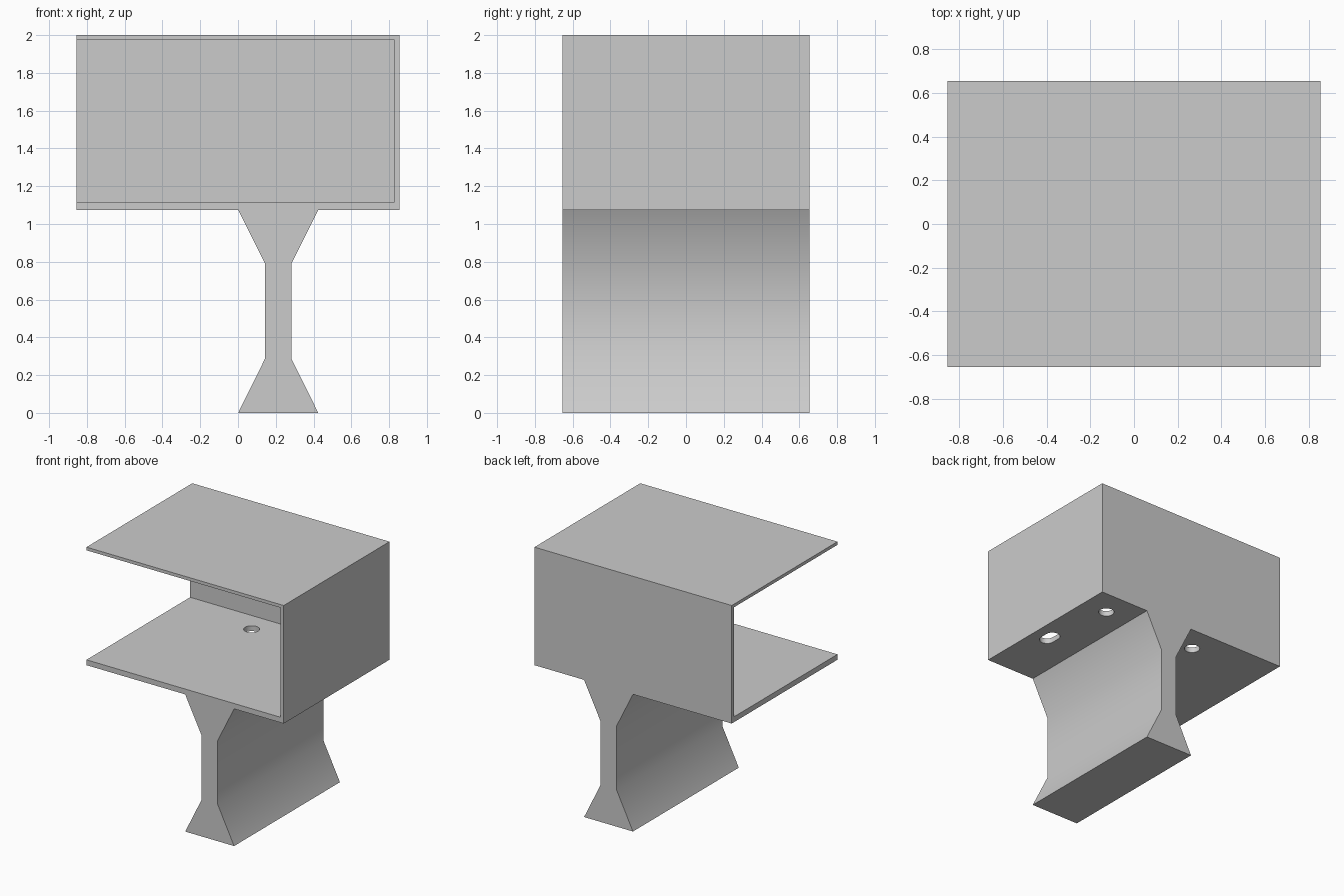
import bpy, bmesh
from math import cos, sin, pi
from mathutils import Vector

default = bpy.data.objects.get("Cube")
if default:
    bpy.data.objects.remove(default, do_unlink=True)

grey = bpy.data.materials.new("plain grey")
grey.use_nodes = True
grey.diffuse_color = (0.6, 0.6, 0.6, 1)
grey.node_tree.nodes["Principled BSDF"].inputs["Base Color"].default_value = (0.6, 0.6, 0.6, 1)


def prism(name, outline, direction):
    """Extrude a closed outline of 3D points into a solid."""
    bm = bmesh.new()
    face = bm.faces.new([bm.verts.new(p) for p in outline])
    ext = bmesh.ops.extrude_face_region(bm, geom=[face], use_keep_orig=True)
    moved = [g for g in ext["geom"] if isinstance(g, bmesh.types.BMVert)]
    bmesh.ops.translate(bm, verts=moved, vec=Vector(direction))
    bmesh.ops.recalc_face_normals(bm, faces=bm.faces)
    mesh = bpy.data.meshes.new(name)
    bm.to_mesh(mesh)
    bm.free()
    mesh.materials.append(grey)
    obj = bpy.data.objects.new(name, mesh)
    bpy.context.collection.objects.link(obj)
    return obj


def cut(target, cutter):
    """Subtract the cutter from the target and discard it."""
    cutter.hide_render = True
    mod = target.modifiers.new("cut", "BOOLEAN")
    mod.operation, mod.solver, mod.object = "DIFFERENCE", "EXACT", cutter
    bpy.context.view_layer.objects.active = target
    bpy.ops.object.modifier_apply(modifier=mod.name)
    bpy.data.objects.remove(cutter, do_unlink=True)


def slot(x, y, radius, length):
    """Vertical cutter: a round hole stretched along y by length."""
    n = 32
    points = []
    for i in range(n):
        a = 2 * pi * (i + 0.5) / n
        shift = length / 2 if sin(a) > 0 else -length / 2
        points.append((x + radius * cos(a), y + radius * sin(a) + shift, 1.09 - 0.06))
    return prism("hole_cutter", points, (0, 0, 0.2))


HALF_X, HALF_Y, FLOOR, TOP = 0.855, 0.655, 1.075, 2.0
MID = 0.213

# Housing and waisted stand share one silhouette, extruded front to back
right_side = [(0.212, 0), (0.07, 0.287), (0.07, 0.79), (0.212, FLOOR)]
outline = [(MID + dx, z) for dx, z in right_side]
outline += [(HALF_X, FLOOR), (HALF_X, TOP), (-HALF_X, TOP), (-HALF_X, FLOOR)]
outline += [(MID - dx, z) for dx, z in reversed(right_side)]
body = prism("open_housing_on_stand", [(x, -HALF_Y, z) for x, z in outline], (0, 2 * HALF_Y, 0))

# Cavity, open at the front and at one side
x0, x1, z0, z1 = -1.2, 0.828, 1.117, 1.975
cavity = prism("cavity_cutter", [(x0, -1, z0), (x1, -1, z0), (x1, -1, z1), (x0, -1, z1)],
               (0, 1.628, 0))
cut(body, cavity)

# Two round holes and one slot through the floor
for x, y, radius, length in [(0.64, 0.445, 0.057, 0), (-0.19, 0.44, 0.057, 0),
                             (0.715, -0.115, 0.057, 0.06)]:
    cut(body, slot(x, y, radius, length))

bpy.ops.object.select_all(action="DESELECT")
body.select_set(True)
bpy.context.view_layer.objects.active = body
bpy.ops.object.shade_smooth_by_angle(angle=pi / 6)
